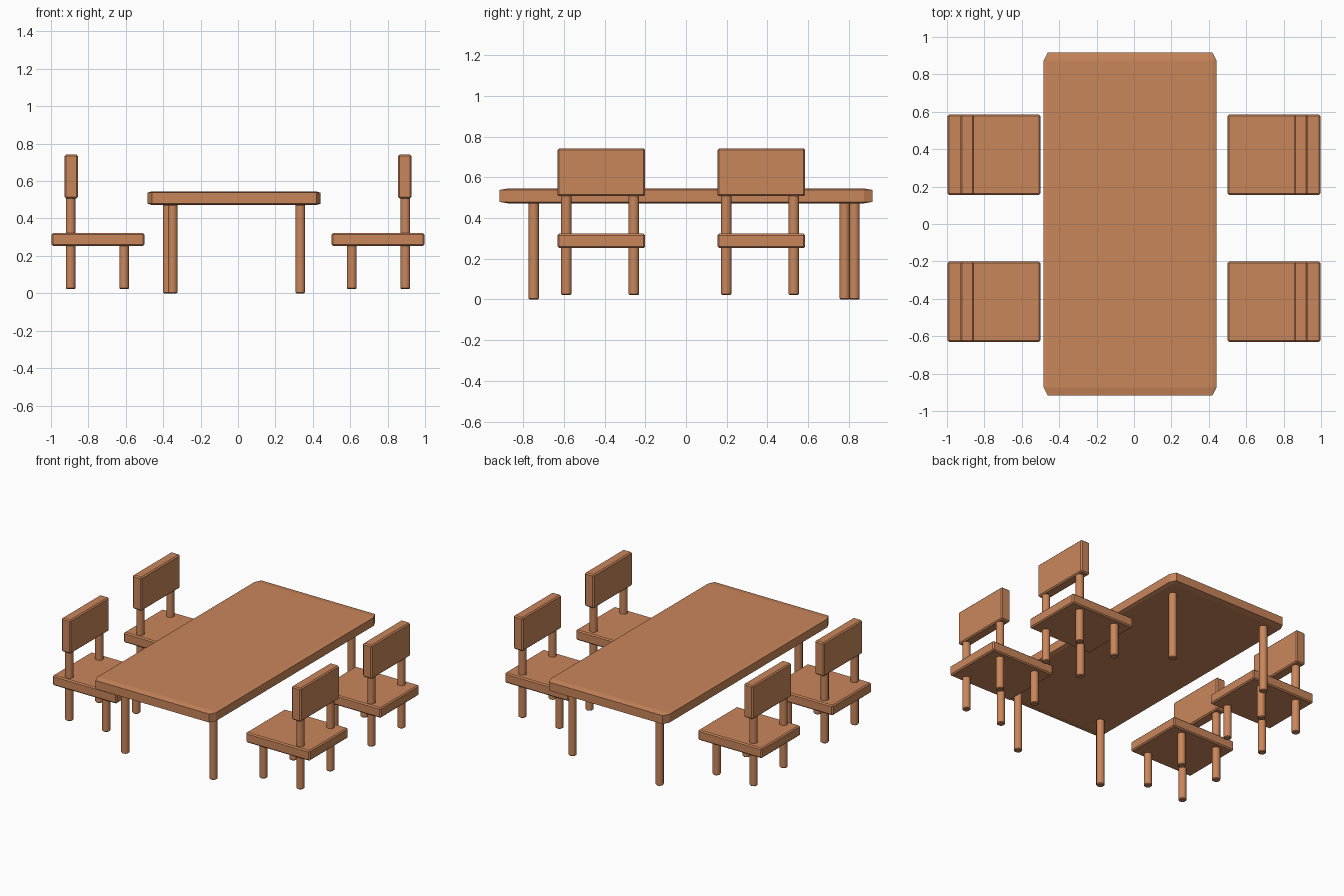
import bpy, bmesh, math
from mathutils import Matrix, Vector

if "Cube" in bpy.data.objects:
    bpy.data.objects.remove(bpy.data.objects["Cube"])

wood = bpy.data.materials.new("warm wood")
wood.diffuse_color = (0.59, 0.24, 0.105, 1)
wood.use_nodes = True
wood.node_tree.nodes["Principled BSDF"].inputs["Base Color"].default_value = wood.diffuse_color


def finish(bm, name):
    bmesh.ops.recalc_face_normals(bm, faces=bm.faces)
    mesh = bpy.data.meshes.new(name)
    bm.to_mesh(mesh)
    bm.free()
    mesh.materials.append(wood)
    ob = bpy.data.objects.new(name, mesh)
    bpy.context.collection.objects.link(ob)
    return ob


def board(name, x, y, z, bevel):
    """Chamfered box between (min, max) ranges; bevel is given per axis."""
    bm = bmesh.new()
    bmesh.ops.create_cube(bm, size=2)
    bmesh.ops.bevel(bm, geom=bm.edges[:], offset=0.1, segments=1, affect='EDGES')
    for v in bm.verts:
        for i, (lo, hi) in enumerate((x, y, z)):
            half = (hi - lo) / 2
            c = v.co[i]
            inset = 0 if abs(c) > 0.95 else bevel[i]
            v.co[i] = (lo + hi) / 2 + math.copysign(half - inset, c)
    return finish(bm, name)


def post(name, x, y, z0, z1, r=0.0265):
    """Round post with slightly chamfered ends."""
    bm = bmesh.new()
    m = Matrix.Translation((x, y, (z0 + z1) / 2)) @ Matrix.Rotation(math.pi / 12, 4, 'Z')
    bmesh.ops.create_cone(bm, cap_ends=True, segments=12, radius1=r, radius2=r,
                          depth=z1 - z0, matrix=m)
    rims = [e for e in bm.edges if abs(e.verts[0].co.z - e.verts[1].co.z) < 1e-4]
    bmesh.ops.bevel(bm, geom=rims, offset=0.005, segments=1, affect='EDGES')
    ob = finish(bm, name)
    bpy.context.view_layer.objects.active = ob
    ob.select_set(True)
    bpy.ops.object.shade_smooth_by_angle(angle=math.radians(35))
    ob.select_set(False)


# Table
board("table_top", (-0.483, 0.441), (-0.917, 0.917), (0.472, 0.545), (0.022, 0.043, 0.007))
for i, (x, y) in enumerate([(-0.349, -0.748), (0.333, -0.748), (0.333, 0.78), (-0.376, 0.828)]):
    post(f"table_leg_{i + 1}", x, y, 0.0, 0.475)

# Four chairs, backs facing outwards
for side, s in (("left", -1), ("right", 1)):
    for row, yc in (("front", -0.416), ("back", 0.37)):
        n = f"{side}_{row}_chair"
        ys = (yc - 0.215, yc + 0.215)
        xr = lambda a, b: tuple(sorted((s * a, s * b)))
        board(n + "_seat", xr(0.501, 0.996), ys, (0.252, 0.323), (0.008,) * 3)
        board(n + "_backrest", xr(0.856, 0.927), ys, (0.507, 0.742), (0.008,) * 3)
        for k, dy in enumerate((-0.172, 0.16)):
            post(f"{n}_back_post_{k + 1}", s * 0.895, yc + dy, 0.022, 0.512)
            post(f"{n}_front_leg_{k + 1}", s * 0.609, yc + dy, 0.022, 0.257)
